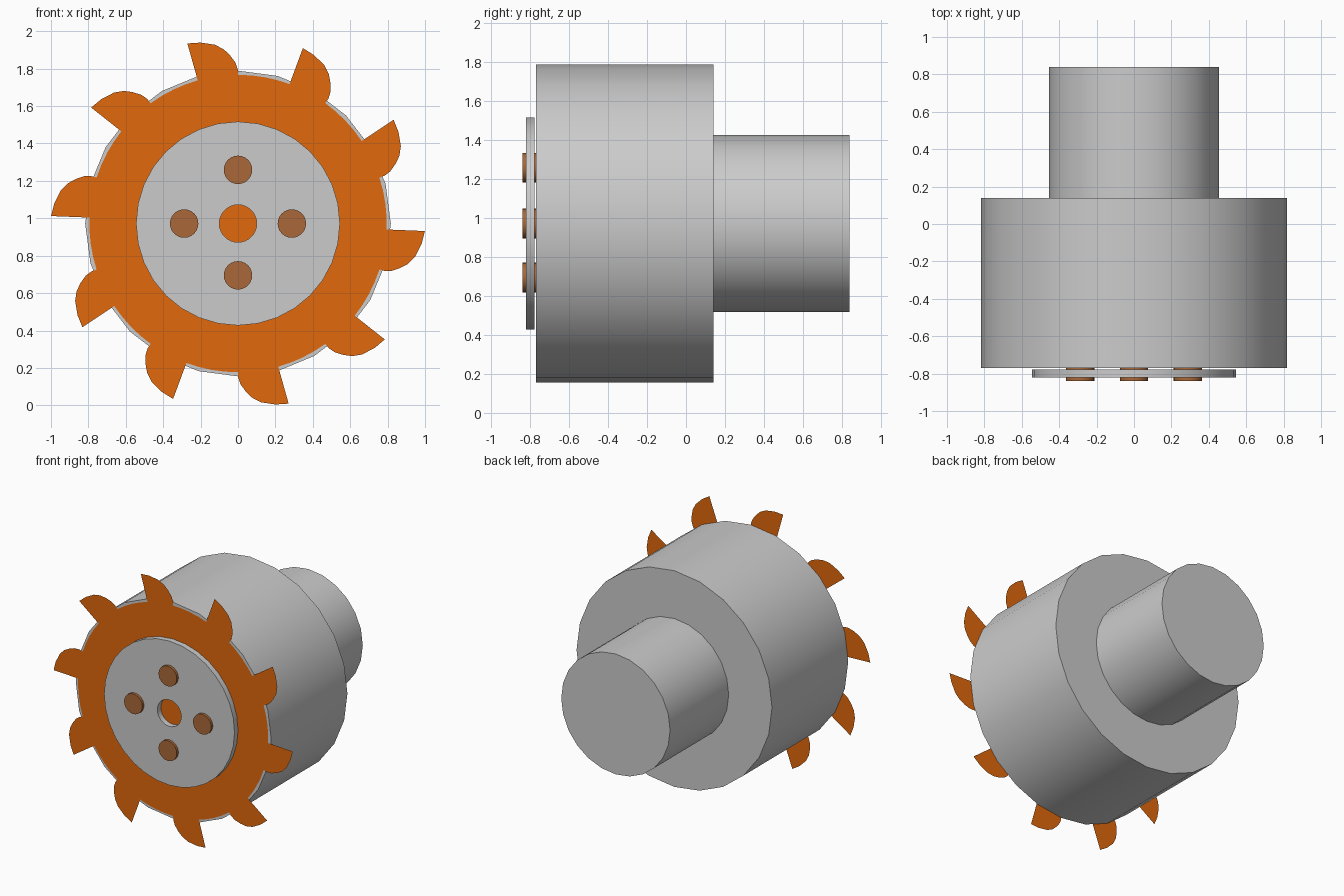
import bpy, bmesh, math

if "Cube" in bpy.data.objects:
    bpy.data.objects.remove(bpy.data.objects["Cube"])

CZ = 0.972  # height of the rotation axis


def material(name, color):
    m = bpy.data.materials.new(name)
    m.diffuse_color = color
    m.use_nodes = True
    m.node_tree.nodes["Principled BSDF"].inputs["Base Color"].default_value = m.diffuse_color
    return m


ORANGE = material("blade_orange", (0.75, 0.14, 0.004, 1))
BROWN = material("bolt_brown", (0.40, 0.14, 0.04, 1))


def finish(name, bm, mat=None, smooth=True):
    bmesh.ops.recalc_face_normals(bm, faces=bm.faces)
    mesh = bpy.data.meshes.new(name)
    bm.to_mesh(mesh)
    bm.free()
    ob = bpy.data.objects.new(name, mesh)
    bpy.context.collection.objects.link(ob)
    if mat:
        mesh.materials.append(mat)
    if smooth:
        bpy.ops.object.select_all(action='DESELECT')
        ob.select_set(True)
        bpy.context.view_layer.objects.active = ob
        bpy.ops.object.shade_smooth_by_angle(angle=math.radians(30))
    return ob


def turned(name, r, y0, y1, x=0, z=CZ, hole=0, sides=24, mat=None):
    """Cylinder along y, optionally with a round through-hole."""
    bm = bmesh.new()

    def ring(rad, y):
        return [bm.verts.new((x + rad * math.sin(math.tau * i / sides), y,
                              z + rad * math.cos(math.tau * i / sides)))
                for i in range(sides)]

    rings = [ring(r, y0), ring(r, y1)]
    if hole:
        rings += [ring(hole, y1), ring(hole, y0)]
        pairs = list(zip(rings, rings[1:] + rings[:1]))
    else:
        pairs = [(rings[0], rings[1])]
        bm.faces.new(rings[0])
        bm.faces.new(rings[1])
    for a, b in pairs:
        for i in range(sides):
            j = (i + 1) % sides
            bm.faces.new((a[i], a[j], b[j], b[i]))
    return finish(name, bm, mat)


# Motor body and rear handle
turned("motor_body", 0.817, -0.77, 0.14)
turned("rear_handle", 0.455, 0.14, 0.84)

# Clamping disc with centre hole, and four bolts through it
turned("clamp_disc", 0.545, -0.82, -0.778, hole=0.10, sides=32)
for i, (bx, bz) in enumerate([(0.288, 0), (0, 0.287), (-0.288, 0), (0, -0.277)]):
    turned(f"bolt_{i + 1}", 0.076, -0.84, -0.765, x=bx, z=CZ + bz, mat=BROWN)

# Paper-thin saw blade: one tooth as (radius, degrees behind tip), repeated
TOOTH = [(0.795, 0), (1.0, 0), (0.988, 4), (0.964, 8.3), (0.935, 11),
         (0.90, 13), (0.86, 14.8), (0.825, 15.6), (0.795, 15.7),
         (0.795, 21), (0.795, 26), (0.795, 31)]
bm = bmesh.new()
outline = []
for t in range(10):
    for r, back in TOOTH:
        a = math.radians(105.7 - 36 * t - back)
        outline.append(bm.verts.new((r * math.cos(a), -0.774, CZ + r * math.sin(a))))
bm.faces.new(outline)
blade = finish("saw_blade", bm, ORANGE, smooth=False)
# Face the blade toward the front
if blade.data.polygons[0].normal.y > 0:
    blade.data.flip_normals()
